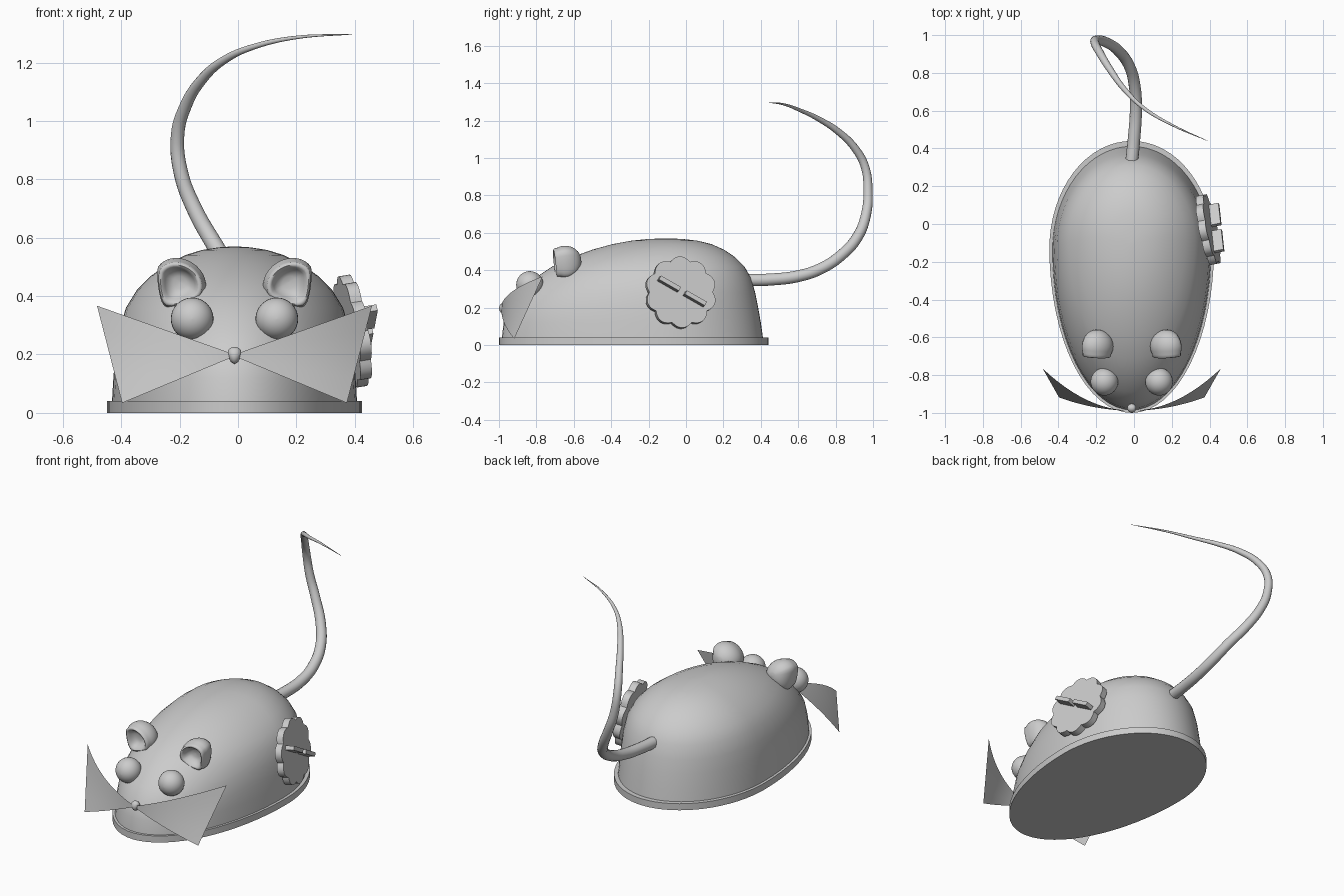
import bpy, bmesh, math
from mathutils import Vector, Matrix

if "Cube" in bpy.data.objects:
    bpy.data.objects.remove(bpy.data.objects["Cube"])

CX = -0.012          # symmetry plane of the mouse
grey = bpy.data.materials.new("plain grey")
grey.diffuse_color = (0.6, 0.6, 0.6, 1)
grey.use_nodes = True
grey.node_tree.nodes["Principled BSDF"].inputs["Base Color"].default_value = grey.diffuse_color


def make(name, verts, faces, smooth=40, fix=True):
    me = bpy.data.meshes.new(name)
    me.from_pydata([tuple(v) for v in verts], [], faces)
    if fix:
        bm = bmesh.new()
        bm.from_mesh(me)
        bmesh.ops.recalc_face_normals(bm, faces=bm.faces)
        bm.to_mesh(me)
        bm.free()
    me.materials.append(grey)
    ob = bpy.data.objects.new(name, me)
    bpy.context.collection.objects.link(ob)
    bpy.ops.object.select_all(action='DESELECT')
    bpy.context.view_layer.objects.active = ob
    ob.select_set(True)
    if smooth:
        bpy.ops.object.shade_smooth_by_angle(angle=math.radians(smooth))
    return ob


def loft(name, rings, smooth=40):
    """Skin closed rings of equal size and cap both ends."""
    n = len(rings[0])
    verts = [v for r in rings for v in r]
    faces = [(k*n+i, k*n+(i+1) % n, (k+1)*n+(i+1) % n, (k+1)*n+i)
             for k in range(len(rings)-1) for i in range(n)]
    faces += [tuple(range(n)), tuple(range(len(verts)-n, len(verts)))]
    return make(name, verts, faces, smooth)


def egg(front, rear, half, z, n=64):
    """Egg outline whose widest line sits towards the rear."""
    mid = front + (rear-front)*0.605
    out = []
    for i in range(n):
        a = 2*math.pi*i/n
        s = math.sin(a)
        out.append(Vector((CX+half*math.cos(a),
                           mid+s*(rear-mid if s > 0 else mid-front), z)))
    return out


# base plate
loft("base_plate", [egg(-1, .44, .436, 0), egg(-1, .44, .436, .04)], 30)

# domed body: height, front, rear, half width
levels = [(.035, -.985, .412, .42), (.12, -.975, .4, .415), (.2, -.95, .386, .408),
          (.28, -.89, .37, .396), (.36, -.805, .347, .372), (.42, -.715, .312, .335),
          (.47, -.61, .262, .285), (.51, -.5, .203, .23), (.54, -.39, .135, .17),
          (.558, -.29, .06, .112), (.567, -.2, -.02, .055), (.57, -.12, -.09, .01)]
loft("body", [egg(f, r, w, z) for z, f, r, w in levels])


def lathe(profile, n=32):
    """Rings around local y from (radius, y) pairs."""
    return [[Vector((r*math.cos(2*math.pi*i/n), y, r*math.sin(2*math.pi*i/n)))
             for i in range(n)] for r, y in profile]


ball = [(max(.01, math.sin(math.pi*k/16)), -math.cos(math.pi*k/16)) for k in range(17)]
# ear: rounded back, rolled rim and a dished front
dish = [(.01, -.12), (.25, -.14), (.45, -.22), (.6, -.42), (.7, -.58), (.79, -.63), (.89, -.58)]
dish += [(math.cos(a), math.sin(a)) for a in [math.radians(-25+14*k) for k in range(8)]]
dish += [(.2, .98), (.01, 1)]

for side, s in (("left", -1), ("right", 1)):
    # eye
    c = Vector((CX+s*.145, -.835, .322))
    loft("eye_"+side, [[c+.073*v for v in r] for r in lathe(ball)])
    # ear, tapered to a point at its lower outer side
    turn = Matrix.Rotation(s*math.radians(-32), 3, 'Y') @ Matrix.Rotation(math.radians(8), 3, 'X')
    c = Vector((CX+s*.185, -.648, .45))
    rings = []
    for r in lathe(dish):
        ring = []
        for v in r:
            taper = 1+.5*min(0, v.z)
            p = turn @ Vector((v.x*.092*taper, v.y*.088, v.z*(.076 if v.z > 0 else .1)))
            ring.append(c+Vector((p.x, p.y, p.z)))
        rings.append(ring)
    loft("ear_"+side, rings, 60)
    # whisker sheet, curved back along the face
    verts, faces, nu, nv = [], [], 12, 4
    for i in range(nu+1):
        u = i/nu
        for j in range(nv+1):
            v = j/nv
            tip = Vector((.385, .07, -.163)).lerp(Vector((.471, .222, .17)), v)
            verts.append((CX+s*tip.x*u, -.988+tip.y*u**2, .197+(tip.z*u)+(j/nv-.5)*.006*(1-u)))
    for i in range(nu):
        for j in range(nv):
            a = i*(nv+1)+j
            f = (a, a+nv+1, a+nv+2, a+1)
            faces.append(f if s > 0 else f[::-1])
    make("whisker_"+side, verts, faces, 40, False)

# nose, narrower at the bottom
c = Vector((CX, -.975, .197))
loft("nose", [[c+Vector((v.x*.023*(1+.3*v.z), v.y*.024, v.z*.029)) for v in r] for r in lathe(ball, 20)])

# winding key: scalloped disc leaning with the body side
normal = Vector((1, .2, .16)).normalized()
across = Vector((-.2, 1, 0)).normalized()
across = (across-normal*across.dot(normal)).normalized()
up = normal.cross(across)
hub = Vector((.393, -.03, .28))


def on_key(a, b, d):
    return hub+across*a+up*b+normal*d


def scallop(d, n=100):
    out = []
    for i in range(n):
        a = 2*math.pi*i/n
        r = .172+.021*abs(math.sin(5*a))
        out.append(on_key(r*math.cos(a), r*math.sin(a), d))
    return out


loft("key_disc", [scallop(-.02), scallop(.02)], 25)
# two flat lugs on the key
tilt = math.radians(-30)
for k, s in enumerate((-1, 1)):
    rings = []
    for d in (.01, .072):
        ring = []
        for l, w in ((-1, -1), (1, -1), (1, 1), (-1, 1)):
            a, b = s*.08+l*.062, w*.012
            ring.append(on_key(a*math.cos(tilt)-b*math.sin(tilt),
                               a*math.sin(tilt)+b*math.cos(tilt), d))
        rings.append(ring)
    loft("key_lug_%d" % (k+1), rings, 0)

# tail: tapered tube along a sweeping path (x, y, z, radius)
path = [(-.012, .33, .347, .034), (0, .45, .35, .033), (.01, .6, .368, .032), (.005, .72, .408, .031),
        (-.022, .83, .48, .03), (-.08, .915, .575, .029), (-.15, .963, .7, .027), (-.195, .973, .82, .025),
        (-.207, .958, .95, .023), (-.18, .905, 1.05, .021), (-.125, .815, 1.14, .018),
        (-.05, .712, 1.207, .014), (.05, .615, 1.253, .01), (.2, .525, 1.286, .006), (.39, .44, 1.297, .001)]
cu = bpy.data.curves.new("tail_path", 'CURVE')
cu.dimensions = '3D'
cu.bevel_depth = 1
cu.bevel_resolution = 5
cu.resolution_u = 6
cu.use_fill_caps = True
sp = cu.splines.new('BEZIER')
sp.bezier_points.add(len(path)-1)
for bp, (x, y, z, r) in zip(sp.bezier_points, path):
    bp.co = (x, y, z)
    bp.radius = r
    bp.handle_left_type = bp.handle_right_type = 'AUTO'
cu.materials.append(grey)
tail = bpy.data.objects.new("tail", cu)
bpy.context.collection.objects.link(tail)
bpy.ops.object.select_all(action='DESELECT')
bpy.context.view_layer.objects.active = tail
tail.select_set(True)
bpy.ops.object.convert(target='MESH')
bpy.ops.object.shade_smooth_by_angle(angle=math.radians(50))
